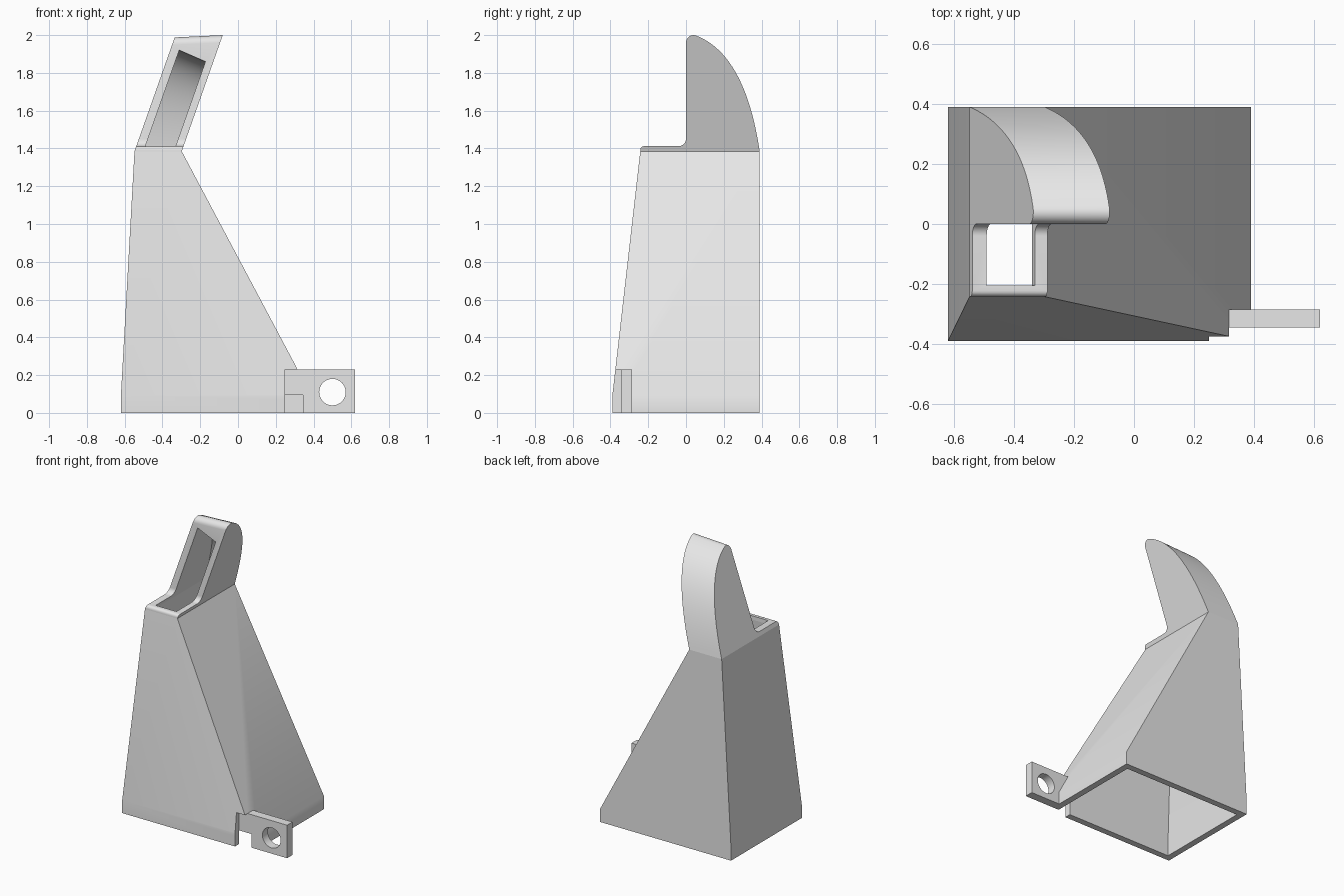
import bpy, bmesh, math
from mathutils import Matrix

cube = bpy.data.objects.get("Cube")
if cube:
    bpy.data.objects.remove(cube, do_unlink=True)

grey = bpy.data.materials.new("light_grey")
grey.use_nodes = True
colour = (0.8, 0.8, 0.8, 1)
grey.diffuse_color = colour
grey.node_tree.nodes["Principled BSDF"].inputs["Base Color"].default_value = colour


def finish(name, bm):
    bmesh.ops.recalc_face_normals(bm, faces=bm.faces)
    mesh = bpy.data.meshes.new(name)
    bm.to_mesh(mesh)
    bm.free()
    mesh.materials.append(grey)
    ob = bpy.data.objects.new(name, mesh)
    bpy.context.collection.objects.link(ob)
    return ob


def loft(name, rings):
    """Closed solid skinned through rings of equal point count."""
    bm = bmesh.new()
    loops = [[bm.verts.new(p) for p in ring] for ring in rings]
    n = len(loops[0])
    for a, b in zip(loops, loops[1:]):
        for i in range(n):
            j = (i + 1) % n
            bm.faces.new((a[i], a[j], b[j], b[i]))
    bm.faces.new(loops[0])
    bm.faces.new(loops[-1])
    return finish(name, bm)


def rect(x0, x1, y0, y1, z):
    return [(x0, y0, z), (x1, y0, z), (x1, y1, z), (x0, y1, z)]


def box(name, x0, x1, y0, y1, z0, z1):
    return loft(name, [rect(x0, x1, y0, y1, z) for z in (z0, z1)])


def arc(cy, cz, r, start, end, steps=8):
    angles = [math.radians(start + (end - start) * i / steps) for i in range(steps + 1)]
    return [(cy + r * math.cos(a), cz + r * math.sin(a)) for a in angles]


def bezier(p, c, q, steps=28):
    ts = [i / steps for i in range(steps + 1)]
    return [tuple((1 - t) ** 2 * a + 2 * t * (1 - t) * b + t * t * d
                  for a, b, d in zip(p, c, q)) for t in ts]


def cut(ob, cutters):
    """Subtract the cutters, bake the result and delete them."""
    for c in cutters:
        m = ob.modifiers.new("cut", 'BOOLEAN')
        m.operation, m.solver, m.object = 'DIFFERENCE', 'EXACT', c
    dg = bpy.context.evaluated_depsgraph_get()
    mesh = bpy.data.meshes.new_from_object(ob.evaluated_get(dg))
    ob.modifiers.clear()
    ob.data = mesh
    for c in cutters:
        bpy.data.objects.remove(c, do_unlink=True)


BASE = 1.385   # height where the hood meets the body
LEAN = 0.353   # sideways lean of the hood


def leaning(name, profile, sides):
    """Extrude a y-z profile between two leaning sides (x, height scale)."""
    rings = []
    for x, scale in sides:
        ring = []
        for y, z in profile:
            h = (z - BASE) * scale
            ring.append((x + LEAN * h, y, BASE + h))
        rings.append(ring)
    return loft(name, rings)


# Hollow tapered body with a short upright rim
body = loft("body", [rect(-0.62, 0.39, -0.39, 0.39, 0),
                     rect(-0.62, 0.39, -0.39, 0.39, 0.09),
                     rect(-0.548, -0.298, -0.242, 0.39, BASE)])
cavity = loft("cavity", [rect(-0.575, 0.345, -0.345, 0.345, -0.05),
                         rect(-0.575, 0.345, -0.345, 0.345, 0.09),
                         rect(-0.5, -0.34, -0.205, 0.345, BASE),
                         rect(-0.5, -0.34, -0.205, 0.345, BASE + 0.04)])


def notch():
    return box("notch", 0.25, 0.345, -0.45, -0.25, -0.05, 0.095)


recess = box("recess", 0.25, 0.45, -0.45, -0.345, -0.05, 0.23)
cut(body, [cavity, notch(), recess])

# Leaning curved hood, open to the front, with a low lip round the opening
outer = ([(-0.242, BASE)] + arc(-0.222, 1.392, 0.02, 180, 90, 5)
         + arc(-0.04, 1.452, 0.04, -90, 0)
         + arc(0.04, 1.96, 0.04, 180, 60)
         + bezier((0.06, 1.995), (0.315, 1.89), (0.39, BASE))[1:])
hood = leaning("hood", outer, [(-0.548, 0.98), (-0.298, 1.0)])
inner = ([(-0.205, BASE - 0.05), (-0.205, 1.89)]
         + bezier((0, 1.89), (0.28, 1.88), (0.345, BASE))
         + [(0.345, BASE - 0.05)])
cut(hood, [leaning("hood_cavity", inner, [(-0.5, 1.06), (-0.34, 0.94)])])

# Mounting tab with a round screw hole
tab = box("mounting_tab", 0.25, 0.62, -0.345, -0.285, 0, 0.23)
bm = bmesh.new()
bmesh.ops.create_cone(bm, cap_ends=True, segments=48, radius1=0.07, radius2=0.07, depth=0.3,
                      matrix=Matrix.Translation((0.5, -0.315, 0.11))
                      @ Matrix.Rotation(math.pi / 2, 4, 'X'))
cut(tab, [notch(), finish("screw_hole", bm)])

# Soft shading with sharp edges kept
bpy.ops.object.select_all(action='DESELECT')
for ob in (body, hood, tab):
    ob.select_set(True)
    bpy.context.view_layer.objects.active = ob
bpy.ops.object.shade_smooth_by_angle(angle=math.radians(30))
